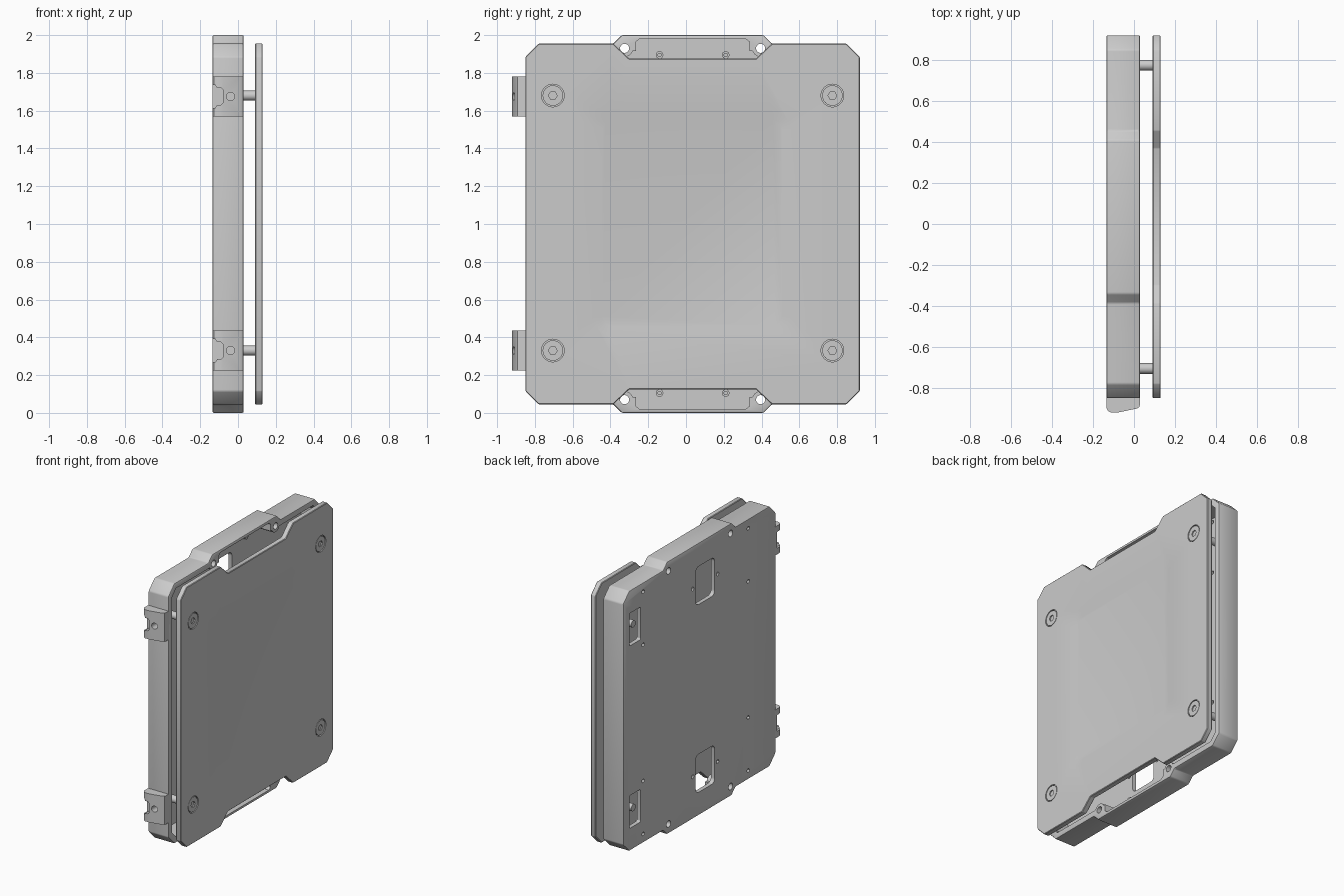
import bpy
import bmesh
from math import sin, cos, pi, radians

cube = bpy.data.objects.get("Cube")
if cube:
    bpy.data.objects.remove(cube, do_unlink=True)

CY, CZ = 0.035, 1.0            # centre of the plates in y and z
BACK, RIM = -0.135, 0.03       # depth range of the housing
COVER_IN, COVER_OUT = 0.09, 0.13


def loft(name, low, high):
    """Solid between two matching loops of 3D points."""
    bm = bmesh.new()
    a = [bm.verts.new(p) for p in low]
    b = [bm.verts.new(p) for p in high]
    bm.faces.new(a)
    bm.faces.new(b)
    for i in range(len(a)):
        j = (i + 1) % len(a)
        bm.faces.new((a[i], a[j], b[j], b[i]))
    bmesh.ops.recalc_face_normals(bm, faces=bm.faces)
    mesh = bpy.data.meshes.new(name)
    bm.to_mesh(mesh)
    bm.free()
    obj = bpy.data.objects.new(name, mesh)
    bpy.context.collection.objects.link(obj)
    return obj


def prism(name, pts, x0, x1, top=None):
    """Extrude a (y, z) outline along x, optionally tapering to another outline."""
    return loft(name, [(x0, y, z) for y, z in pts], [(x1, y, z) for y, z in top or pts])


def ngon(y, z, r, n=24):
    return [(y + r * cos(2 * pi * i / n), z + r * sin(2 * pi * i / n)) for i in range(n)]


def round_rect(y, z, hy, hz, r, seg=6):
    pts = []
    for k, (sy, sz) in enumerate(((1, 1), (-1, 1), (-1, -1), (1, -1))):
        for i in range(seg + 1):
            a = (k + i / seg) * pi / 2
            pts.append((y + sy * (hy - r) + r * cos(a), z + sz * (hz - r) + r * sin(a)))
    return pts


def symmetric(quarter):
    """Mirror a quarter outline, listed from the side to the top, around the centre."""
    half = quarter + [(-y, z) for y, z in reversed(quarter)]
    full = half + [(-y, -z) for y, z in half]
    return [(CY + y, CZ + z) for y, z in full]


def modify(obj, kind, **settings):
    mod = obj.modifiers.new(kind.title(), kind)
    for key, value in settings.items():
        setattr(mod, key, value)
    bpy.ops.object.select_all(action="DESELECT")
    bpy.context.view_layer.objects.active = obj
    obj.select_set(True)
    bpy.ops.object.modifier_apply(modifier=mod.name)


def boolean(obj, tool, operation="DIFFERENCE"):
    tool.hide_render = True
    modify(obj, "BOOLEAN", operation=operation, solver="EXACT", object=tool)
    bpy.data.objects.remove(tool, do_unlink=True)


def edge_bevel(obj, width, segments=2):
    modify(obj, "BEVEL", width=width, segments=segments, limit_method="ANGLE",
           angle_limit=radians(30))


def smooth(obj):
    bpy.ops.object.select_all(action="DESELECT")
    bpy.context.view_layer.objects.active = obj
    obj.select_set(True)
    bpy.ops.object.shade_smooth_by_angle(angle=radians(30))


# Housing: an open tray with a handle bulge at top and bottom
housing = prism("housing", symmetric([(0.885, 0.885), (0.815, 0.955),
                                      (0.42, 0.955), (0.375, 1.0)]), BACK, RIM)
edge_bevel(housing, 0.008)
FLOOR = BACK + 0.03
boolean(housing, prism("cavity", symmetric([(0.845, 0.865), (0.795, 0.915)]), FLOOR, 0.1))
for side in (1, -1):
    handle = [(-0.33, 0.87), (-0.30, 0.90), (-0.30, 0.965), (-0.28, 0.98),
              (0.28, 0.98), (0.30, 0.965), (0.30, 0.90), (0.33, 0.87)]
    pocket = [(CY + y, CZ + side * z) for y, z in handle]
    boolean(housing, prism("handle_pocket", pocket, FLOOR, 0.1))
    # Lugs with through holes beside each handle
    for end in (1, -1):
        y, z = CY + end * 0.36, CZ + side * 0.93
        boolean(housing, prism("lug", ngon(y, z, 0.045), BACK + 0.01, RIM - 0.001), "UNION")
        boolean(housing, prism("lug_hole", ngon(y, z, 0.024), -0.3, 0.2))

# Openings and screw holes in the back wall
for side in (1, -1):
    boolean(housing, prism("latch_window", round_rect(0.785, CZ + side * 0.67, 0.065, 0.12, 0.012),
                           -0.3, FLOOR + 0.02))
    boolean(housing, prism("handle_window", round_rect(-0.03, CZ + side * 0.69, 0.11, 0.14, 0.035),
                           -0.3, FLOOR + 0.02))
    holes = [(y, z) for y in (0.69, -0.53) for z in (0.5, 0.89)]
    holes += [(0.115, 0.69), (-0.175, 0.69)]
    for y, z in holes:
        boolean(housing, prism("screw_hole", ngon(y, CZ + side * z, 0.014, 12), -0.3, FLOOR + 0.02))
smooth(housing)

# Small screws inside the handle pockets
for side in (1, -1):
    for y in (-0.14, 0.21):
        z = CZ + side * 0.895
        screw = prism("pocket_screw", ngon(y, z, 0.02, 16), FLOOR - 0.01, FLOOR + 0.03)
        boolean(screw, prism("socket", ngon(y, z, 0.01, 6), FLOOR + 0.015, 0))
        smooth(screw)

# Hinge blocks on the front edge
profile = [(BACK, -0.84), (BACK, -0.895), (-0.127, -0.912), (-0.11, -0.92), (-0.08, -0.92),
           (0.015, -0.9), (0.026, -0.893), (RIM, -0.88), (RIM, -0.84)]
for z, label in ((0.33, "lower"), (1.675, "upper")):
    hinge = loft(label + "_hinge", [(x, y, z - 0.105) for x, y in profile],
                 [(x, y, z + 0.105) for x, y in profile])
    slot = [(-0.2, -0.06), (-0.12, -0.06), (-0.11, -0.045), (-0.09, -0.045), (-0.08, -0.035),
            (-0.08, 0.035), (-0.09, 0.045), (-0.11, 0.045), (-0.12, 0.06), (-0.2, 0.06)]
    boolean(hinge, loft("slot", [(x, -1, z + h) for x, h in slot],
                        [(x, -0.865, z + h) for x, h in slot]))
    ring = ngon(-0.04, z, 0.022)
    boolean(hinge, loft("pin_hole", [(x, -1, h) for x, h in ring],
                        [(x, -0.86, h) for x, h in ring]))
    smooth(hinge)

# Cover plate with notches for the handles
cover = prism("cover_plate", symmetric([(0.885, 0.885), (0.815, 0.955),
                                        (0.42, 0.955), (0.335, 0.875)]), COVER_IN, COVER_OUT)
edge_bevel(cover, 0.004, 1)
boolean(cover, prism("panel_recess", round_rect(0.033, 1.005, 0.475, 0.545, 0.05),
                     COVER_OUT - 0.008, COVER_OUT + 0.002,
                     round_rect(0.033, 1.005, 0.53, 0.602, 0.1)))

# Standoff posts with socket screws at the cover corners
for y in (-0.705, 0.775):
    for z in (0.33, 1.68):
        boolean(cover, prism("counterbore", ngon(y, z, 0.06, 32), COVER_OUT - 0.012, 0.2))
        head = prism("cover_screw", ngon(y, z, 0.054, 32), COVER_OUT - 0.014, COVER_OUT - 0.002)
        boolean(head, prism("socket", ngon(y, z, 0.023, 6), COVER_OUT - 0.01, 0.2))
        smooth(head)
        post = prism("standoff_post", ngon(y, z, 0.026), FLOOR - 0.01, COVER_IN + 0.005)
        smooth(post)
smooth(cover)
